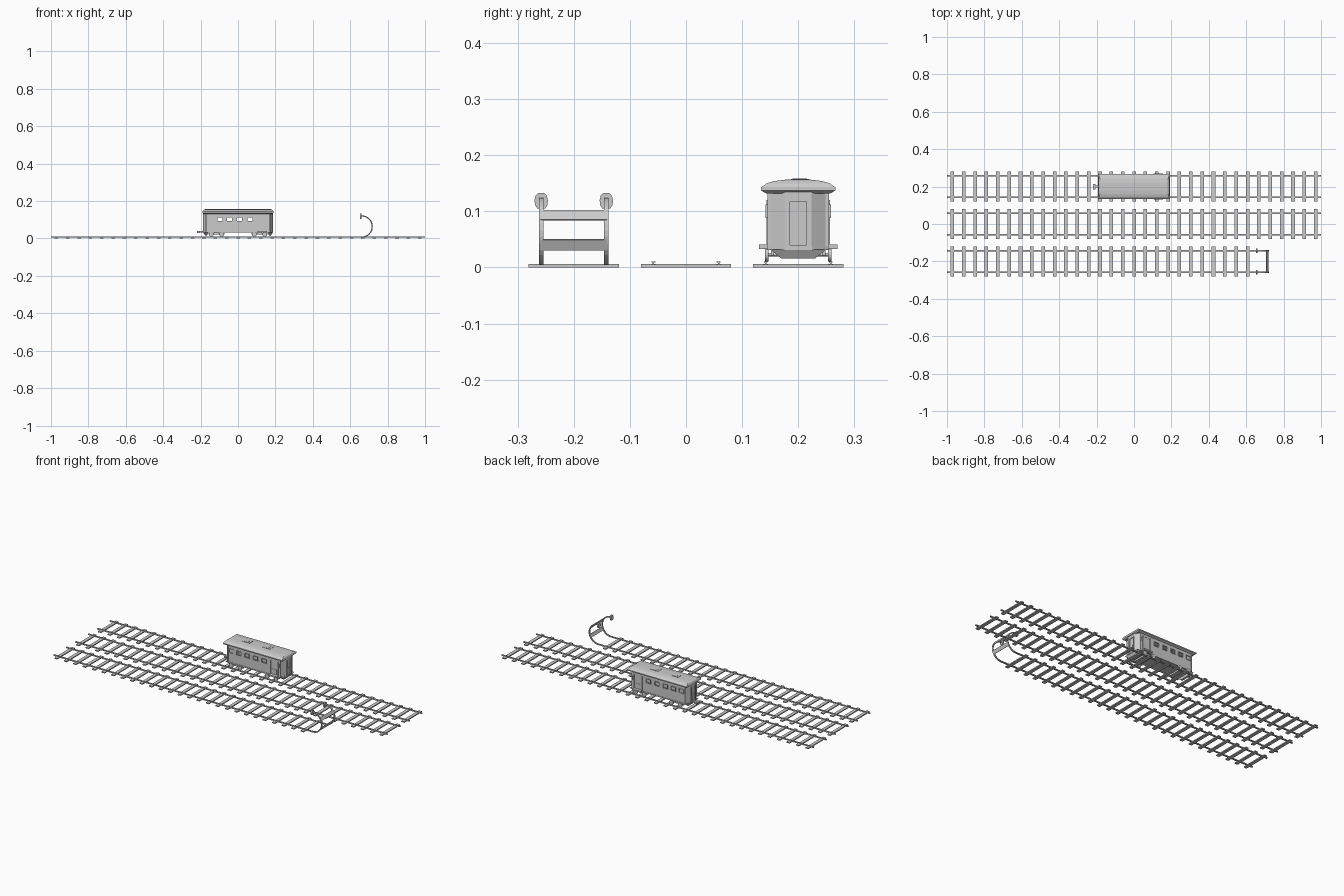
import bpy, bmesh, math
from mathutils import Matrix, Vector

if "Cube" in bpy.data.objects:
    bpy.data.objects.remove(bpy.data.objects["Cube"])

CY = 0.2  # carriage centre line


def finish(name, bm):
    bmesh.ops.recalc_face_normals(bm, faces=bm.faces)
    me = bpy.data.meshes.new(name)
    bm.to_mesh(me)
    bm.free()
    ob = bpy.data.objects.new(name, me)
    bpy.context.collection.objects.link(ob)
    return ob


def boxes(name, items):
    """items: (centre, size[, rotation about y])"""
    bm = bmesh.new()
    for it in items:
        rot = Matrix.Rotation(it[2], 4, 'Y') if len(it) > 2 else Matrix()
        m = Matrix.Translation(it[0]) @ rot @ Matrix.Diagonal((*it[1], 1))
        bmesh.ops.create_cube(bm, size=1, matrix=m)
    return finish(name, bm)


def loft(name, rings, closed=True):
    bm = bmesh.new()
    vs = [[bm.verts.new(p) for p in r] for r in rings]
    n = len(vs[0])
    for a, b in zip(vs, vs[1:]):
        for i in range(n):
            bm.faces.new((a[i], a[(i + 1) % n], b[(i + 1) % n], b[i]))
    if closed:
        bm.faces.new(vs[0])
        bm.faces.new(vs[-1])
    return finish(name, bm)


def rail(name, y, path):
    """sweep an I-section along (x, z, up_x, up_z) stations"""
    half = [(.0038, 0), (.0038, .0012), (.0014, .0022), (.0014, .0042), (.0032, .0048), (.0032, .0065)]
    prof = half + [(-a, b) for a, b in reversed(half)]
    return loft(name, [[(x + ux * h, y + w, z + uz * h) for w, h in prof] for x, z, ux, uz in path])


# tracks
up = lambda x: (x, .004, 0, 1)
arc_c, R = Vector((.661, .064)), .06
arc = []
for i in range(17):
    t = math.radians(-90 + i * 11.5)
    arc.append((arc_c.x + R * math.cos(t), arc_c.y + R * math.sin(t), -math.cos(t), -math.sin(t)))
for label, y, count in (("back", .2, 33), ("middle", 0, 33), ("front", -.2, 27)):
    s = boxes(label + "_sleepers", [((-.971, y, .003), (.019, .161, .006))])
    m = s.modifiers.new("repeat", 'ARRAY')
    m.count = count
    m.use_relative_offset = False
    m.use_constant_offset = True
    m.constant_offset_displace = (.0607, 0, 0)
    for side in (-1, 1):
        path = [up(-1)] + (arc if label == "front" else [up(1)])
        rail(f"{label}_rail_{side}", y + side * .058, path)

# end stop: cross plates and buffer heads
plates = []
for deg in (30, -24):
    t = math.radians(deg)
    plates.append(((arc_c.x + .058 * math.cos(t), -.2, arc_c.y + .058 * math.sin(t)), (.004, .118, .020), -t))
boxes("end_stop_plates", plates)
head = [(.007, .105), (.011, .111), (.012, .120), (.010, .128), (.005, .133)]
head += [(-a, b) for a, b in reversed(head)]
for side in (-1, 1):
    loft(f"buffer_head_{side}", [[(x, -.2 + side * .058 + a, z) for a, z in head] for x in (.653, .661)])

# carriage body: hollow walls with chamfered ends
quad = [(.186, -.024), (.186, .024), (.168, .053), (-.168, .053), (-.186, .024), (-.186, -.024), (-.168, -.053), (.168, -.053)]
ring = lambda k, z, kx=1: [(x * kx, CY + y * k, z) for x, y in quad]
body = loft("carriage_walls", [ring(1, .036), ring(1, .139)], closed=False)
m = body.modifiers.new("thickness", 'SOLIDIFY')
m.thickness = .004
m.offset = -1
win_x = [-.147, -.096, -.045, .008, .064]
DX = .130
cut = boxes("opening_cutter",
            [((x, CY, .103), (.026, .2, .022)) for x in win_x]
            + [((DX, CY, .079), (.046, .2, .078)), ((0, CY, .079), (.5, .030, .078))])
cut.hide_render = True
cut.hide_viewport = True
m = body.modifiers.new("openings", 'BOOLEAN')
m.object = cut
m.operation = 'DIFFERENCE'
m.solver = 'EXACT'

# window frames, corner posts, doors
frames, panes, doors = [], [], []
for s in (-1, 1):
    yo = CY + s * .0535
    for x in win_x:
        frames += [((x, yo, z), (.032, .005, .003)) for z in (.0915, .1145)]
        frames += [((x + d, yo, .103), (.003, .005, .026)) for d in (-.0145, .0145)]
    panes.append(((win_x[0], CY + s * .050, .103), (.027, .002, .023)))
    doors.append(((DX, CY + s * .050, .079), (.047, .003, .079)))
    doors.append(((DX, CY + s * .052, .058), (.030, .002, .026)))
    frames += [((DX + d, yo, .079), (.004, .006, .082)) for d in (-.025, .025)]
    frames += [((DX + .032, CY + s * .0565, .1), (.003, .003, .024))]
    doors.append(((s * .181, CY, .079), (.003, .031, .079)))
    doors.append(((s * .183, CY, .060), (.002, .018, .030)))
    for e in (-1, 1):
        frames.append(((s * .168, CY + e * .052, .087), (.006, .006, .102)))
        frames.append(((s * .186, CY + e * .018, .080), (.004, .004, .086)))
boxes("window_and_door_frames", frames)
boxes("end_window_panes", panes)
boxes("doors", doors)

# floor, tapered underframe at both ends, steps and coupler
loft("floor", [ring(1.03, .031, 1.01), ring(1.03, .038, 1.01)])
for s in (-1, 1):
    def section(a, b, w, z):
        return [(s * x, CY + y, z) for x, y in ((a, -w), (b, -w), (b, w), (a, w))]
    loft(f"end_skirt_{s}", [section(.165, .176, .030, .016), section(.160, .186, .050, .032)])
boxes("door_steps", [((DX, CY + s * .060, .037), (.052, .020, .008)) for s in (-1, 1)])
boxes("coupler", [((-.195, CY, .035), (.04, .012, .008)), ((-.212, CY, .035), (.014, .030, .010))])

# roof with rounded rise and two low vents
rect = lambda hx, hy, z: [(-hx, CY - hy, z), (hx, CY - hy, z), (hx, CY + hy, z), (-hx, CY + hy, z)]
loft("roof", [rect(.183, .057, .132), rect(.190, .066, .137), rect(.190, .066, .143), rect(.187, .056, .150),
              rect(.182, .043, .154), rect(.176, .022, .1565)])
boxes("roof_vents", [((x, CY + .003, .156), (.046, .032, .004)) for x in (-.08, .05)]
      + [((x, CY + .003, .158), (.022, .026, .002)) for x in (-.08, .05)])

# bogies: frames, axles and wheels
bm = bmesh.new()
frame = []
for cx in (-.115, .115):
    frame += [((cx, CY + s * .046, .025), (.088, .005, .008)) for s in (-1, 1)]
    frame.append(((cx, CY, .027), (.024, .092, .010)))
    for dx in (-.028, .028):
        for y, r, d in ((0, .003, .112), (-.056, .0125, .006), (.056, .0125, .006)):
            mat = Matrix.Translation((cx + dx, CY + y, .023)) @ Matrix.Rotation(math.pi / 2, 4, 'X')
            bmesh.ops.create_cone(bm, cap_ends=True, segments=16, radius1=r, radius2=r, depth=d, matrix=mat)
finish("wheels_and_axles", bm)
boxes("bogie_frames", frame)
